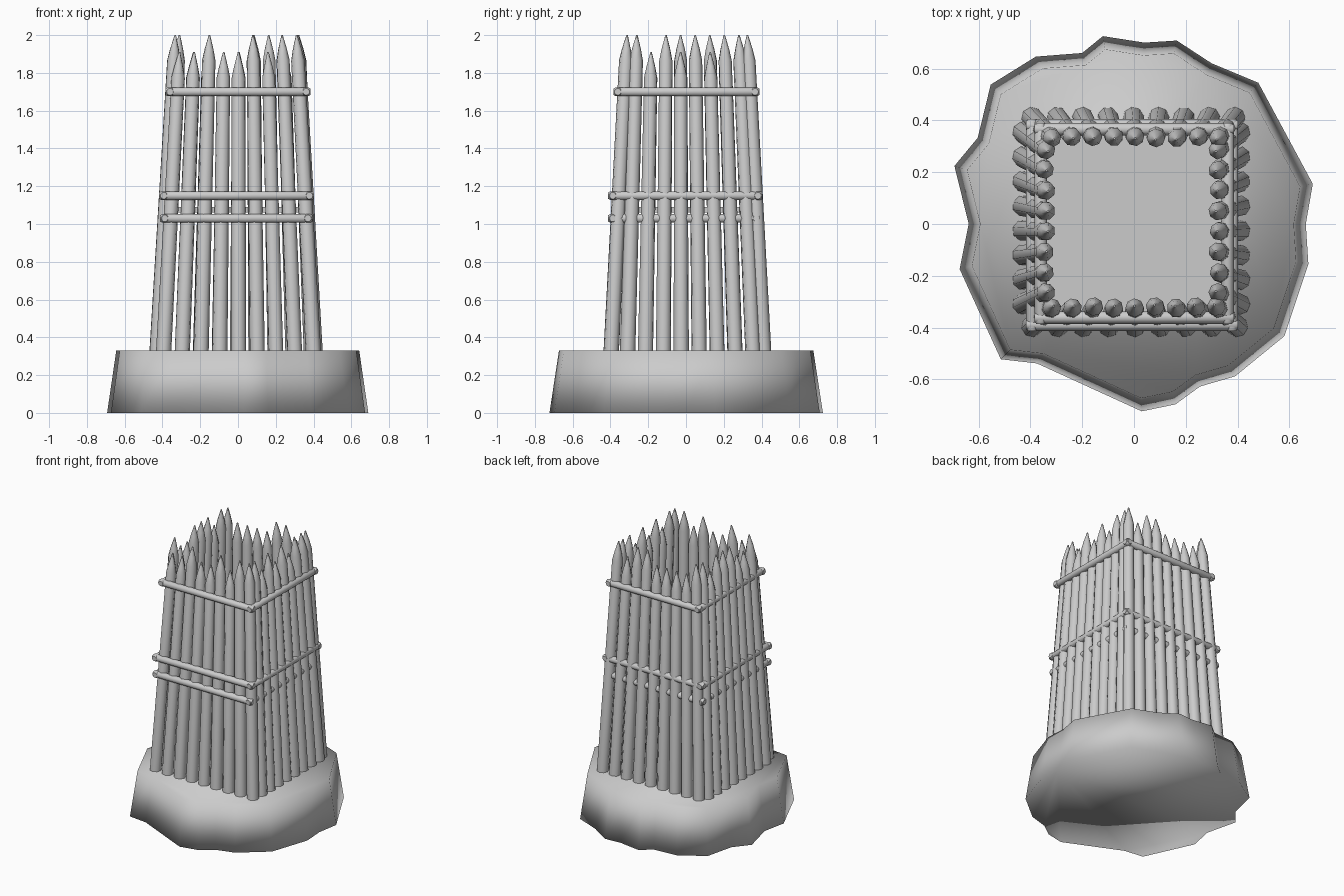
import bpy, bmesh, math, random
from mathutils import Vector

if "Cube" in bpy.data.objects:
    bpy.data.objects.remove(bpy.data.objects["Cube"])

random.seed(4)


def finish(bm, name, angle=None):
    bmesh.ops.recalc_face_normals(bm, faces=bm.faces)
    me = bpy.data.meshes.new(name)
    bm.to_mesh(me)
    bm.free()
    ob = bpy.data.objects.new(name, me)
    bpy.context.collection.objects.link(ob)
    bpy.ops.object.select_all(action='DESELECT')
    ob.select_set(True)
    bpy.context.view_layer.objects.active = ob
    if angle:
        bpy.ops.object.shade_smooth_by_angle(angle=math.radians(angle))
    else:
        bpy.ops.object.shade_smooth()
    return ob


def loft(bm, rings):
    # skin consecutive closed rings of points and cap both ends
    vs = [[bm.verts.new(p) for p in r] for r in rings]
    n = len(vs[0])
    for a, b in zip(vs, vs[1:]):
        for i in range(n):
            j = (i + 1) % n
            bm.faces.new((a[i], a[j], b[j], b[i]))
    bm.faces.new(vs[0][::-1])
    bm.faces.new(vs[-1])


def log(bm, a, b, profile, sides=8, spin=0.0):
    # log from a to b; profile is a list of (fraction along, radius)
    a, b = Vector(a), Vector(b)
    q = (b - a).to_track_quat('Z', 'Y')
    rings = []
    for t, r in profile:
        c = a.lerp(b, t)
        rings.append([c + q @ Vector((r * math.cos(spin + math.tau * k / sides),
                                      r * math.sin(spin + math.tau * k / sides), 0))
                      for k in range(sides)])
    loft(bm, rings)


# earth mound: irregular outline, slightly narrower at the top
outline = [(-.12, .725), (.04, .70), (.165, .708), (.30, .62), (.48, .545),
           (.69, .155), (.663, 0), (.673, -.155), (.58, -.433), (.39, -.588),
           (.255, -.627), (.16, -.696), (.03, -.723), (-.375, -.538),
           (-.514, -.522), (-.673, -.174), (-.638, 0), (-.693, .224),
           (-.603, .333), (-.553, .538), (-.379, .646), (-.20, .66)][::-1]
bm = bmesh.new()
loft(bm, [[(x, y, 0) for x, y in outline],
          [(x * .93, y * .93, .33) for x, y in outline]])
finish(bm, "mound")

# sharpened palisade posts, leaning inwards
Z0, Z1 = .30, 2.0


def post(bm, foot, tip, tall):
    z = Z1 if tall else Z1 - .09
    f = Vector((*foot, Z0))
    t = f.lerp(Vector((*tip, Z1)), (z - Z0) / (Z1 - Z0))
    c = 1 - .135 / (z - Z0)
    log(bm, f, t, [(0, .041), (c, .036), (c + .035, .024), (1, .004)],
        spin=random.uniform(0, .8))


def wall(name, feet, tips, heights):
    bm = bmesh.new()
    n = len(heights)
    for i, h in enumerate(heights):
        k = i / (n - 1)
        f = Vector(feet[0]).lerp(Vector(feet[1]), k)
        t = Vector(tips[0]).lerp(Vector(tips[1]), k)
        post(bm, f, t, h == "1")
    finish(bm, name, 60)


wall("front_posts", [(-.395, -.397), (.40, -.397)], [(-.305, -.312), (.31, -.312)], "001001011")
wall("back_posts", [(-.395, .412), (.39, .412)], [(-.31, .325), (.32, .325)], "100001101")
wall("left_posts", [(-.43, -.31), (-.43, .355)], [(-.332, -.26), (-.332, .28)], "10011101")
wall("right_posts", [(.409, -.31), (.409, .355)], [(.316, -.26), (.316, .28)], "10101011")

# horizontal binding logs: height, left, right, front, back
R = .024
for name, z, l, r, f, b in [("top", 1.70, -.36, .361, -.361, .366),
                            ("middle", 1.15, -.393, .378, -.388, .381),
                            ("lower", 1.03, -.388, .370, -.388, .373)]:
    bm = bmesh.new()
    p = [(0, R * .75), (.015, R), (.985, R), (1, R * .75)]
    for y in (f, b):
        log(bm, (l - R, y, z), (r + R, y, z), p, 10)
    for x in (l, r):
        log(bm, (x, f - R, z), (x, b + R, z), p, 10)
    finish(bm, name + "_binding", 50)

# inner floor carried at the height of the doubled bindings
bm = bmesh.new()
loft(bm, [[(-.36, -.34, z), (.34, -.34, z), (.34, .35, z), (-.36, .35, z)] for z in (1.06, 1.09)])
finish(bm, "inner_floor", 30)
